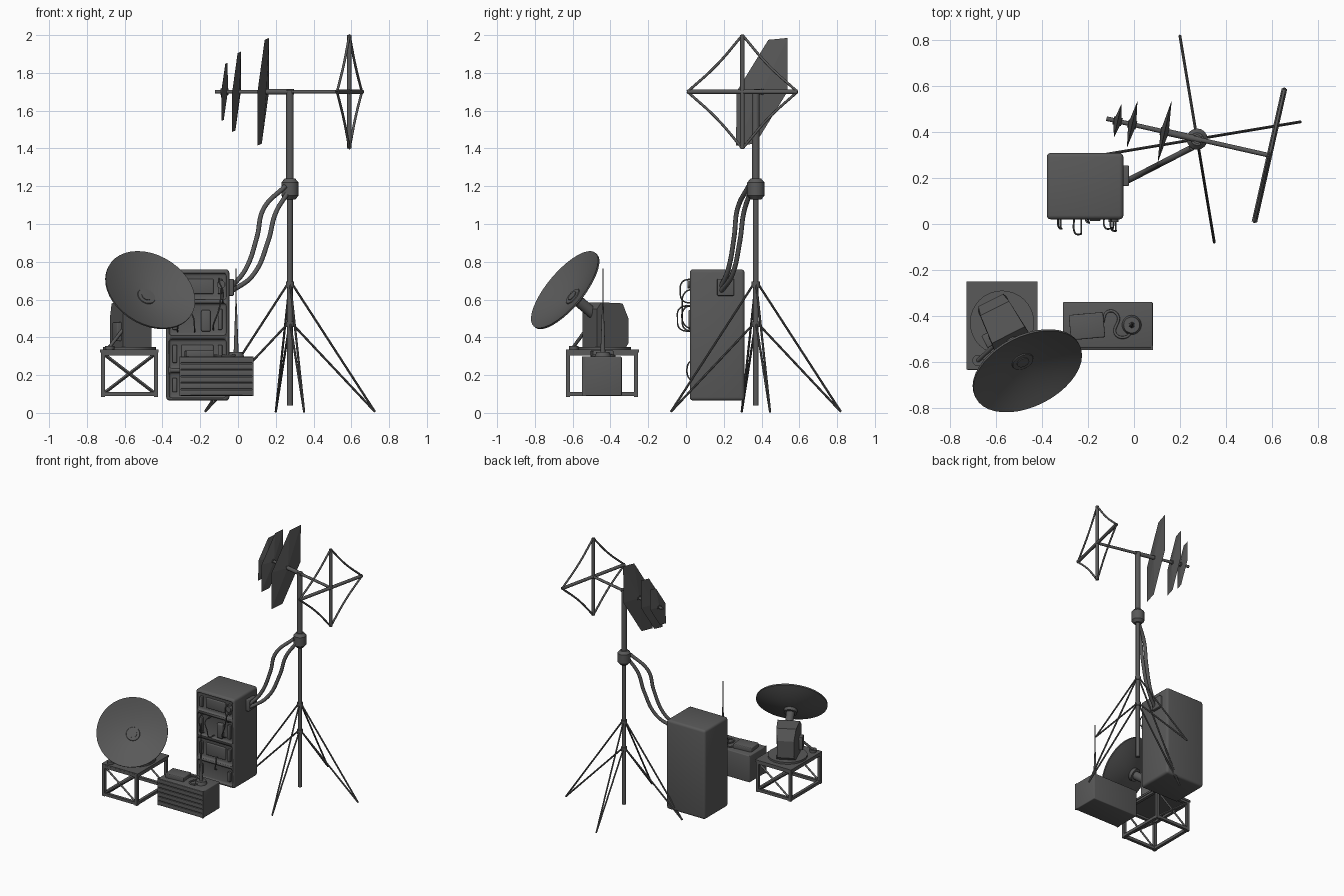
import bpy, bmesh, math
from mathutils import Vector, Matrix

if "Cube" in bpy.data.objects:
    bpy.data.objects.remove(bpy.data.objects["Cube"])

V = Vector
paint = bpy.data.materials.new('dark_grey')
paint.diffuse_color = (0.10, 0.10, 0.10, 1)
paint.use_nodes = True
paint.node_tree.nodes["Principled BSDF"].inputs["Base Color"].default_value = paint.diffuse_color


def finish(name, bm, smooth=True):
    bmesh.ops.recalc_face_normals(bm, faces=bm.faces)
    me = bpy.data.meshes.new(name)
    bm.to_mesh(me)
    bm.free()
    me.materials.append(paint)
    ob = bpy.data.objects.new(name, me)
    bpy.context.collection.objects.link(ob)
    if smooth:
        activate(ob)
        bpy.ops.object.shade_smooth_by_angle(angle=math.radians(35))
    return ob


def activate(ob):
    bpy.ops.object.select_all(action='DESELECT')
    ob.select_set(True)
    bpy.context.view_layer.objects.active = ob


def box(name, lo, hi, bevel=0.0, turn=0.0):
    lo, hi = V(lo), V(hi)
    bm = bmesh.new()
    m = Matrix.Translation((lo + hi) / 2) @ Matrix.Rotation(turn, 4, 'Z') @ Matrix.Diagonal((*(hi - lo), 1))
    bmesh.ops.create_cube(bm, size=1, matrix=m)
    if bevel:
        bmesh.ops.bevel(bm, geom=bm.edges[:], offset=bevel, segments=3, profile=0.5, affect='EDGES')
    return finish(name, bm)


def rod(name, a, b, r1, r2=None, sides=12):
    a, b = V(a), V(b)
    bm = bmesh.new()
    m = Matrix.Translation((a + b) / 2) @ (b - a).to_track_quat('Z', 'Y').to_matrix().to_4x4()
    bmesh.ops.create_cone(bm, cap_ends=True, segments=sides, radius1=r1,
                          radius2=r1 if r2 is None else r2, depth=(b - a).length, matrix=m)
    return finish(name, bm)


def cable(name, pts, r):
    cu = bpy.data.curves.new(name, 'CURVE')
    cu.dimensions = '3D'
    cu.bevel_depth, cu.bevel_resolution, cu.resolution_u = r, 2, 8
    cu.use_fill_caps = True
    cu.materials.append(paint)
    sp = cu.splines.new('BEZIER')
    sp.bezier_points.add(len(pts) - 1)
    for p, co in zip(sp.bezier_points, pts):
        p.co = co
        p.handle_left_type = p.handle_right_type = 'AUTO'
    ob = bpy.data.objects.new(name, cu)
    bpy.context.collection.objects.link(ob)
    activate(ob)
    bpy.ops.object.convert(target='MESH')


def loft(name, side_a, side_b):
    """Closed solid between two matching outlines."""
    bm = bmesh.new()
    a = [bm.verts.new(p) for p in side_a]
    b = [bm.verts.new(p) for p in side_b]
    bm.faces.new(a)
    bm.faces.new(b[::-1])
    for i in range(len(a)):
        j = (i + 1) % len(a)
        bm.faces.new((a[i], b[i], b[j], a[j]))
    return finish(name, bm, False)


# Mast with collar and head
MX, MY = 0.275, 0.37
rod('mast_lower', (MX, MY, 0.04), (MX, MY, 1.18), 0.015, sides=16)
rod('mast_upper', (MX, MY, 1.16), (MX, MY, 1.71), 0.02, sides=16)
rod('mast_collar', (MX, MY, 1.15), (MX, MY, 1.22), 0.046, sides=16)
rod('collar_lip', (MX, MY, 1.22), (MX, MY, 1.24), 0.046, 0.028, 16)
rod('collar_base', (MX, MY, 1.13), (MX, MY, 1.15), 0.028, 0.046, 16)
for z in (0.47, 0.68):
    rod('leg_ring', (MX, MY, z - 0.015), (MX, MY, z + 0.015), 0.022)

# Four splayed legs, each with a lower strut meeting at the foot
for dx, dy in ((0.45, 0.075), (-0.075, 0.45), (-0.45, -0.075), (0.075, -0.45)):
    foot = (MX + dx, MY + dy, 0.006)
    for z in (0.68, 0.47):
        rod('tripod_leg', (MX + dx * 0.03, MY + dy * 0.03, z), foot, 0.006, sides=8)

# Boom, with u along it and t across it
u = V((0.975, -0.22, 0)).normalized()
t = V((0.22, 0.975, 0)).normalized()
up = V((0, 0, 1))
head = V((MX, MY, 1.70))
rod('boom', head - u * 0.405, head + u * 0.325, 0.010)
rod('boom_sleeve', head - u * 0.15, head + u * 0.02, 0.015)

# Rear cross frame with drawn-in guy wires
hub = head + u * 0.323
ends = [hub + t * 0.298, hub + up * 0.30, hub - t * 0.298, hub - up * 0.30]
rod('cross_bar_horizontal', ends[0], ends[2], 0.012)
rod('cross_bar_vertical', ends[1], ends[3], 0.012)
for i in range(4):
    a, b = ends[i], ends[(i + 1) % 4]
    cable('cross_wire', [a, (a + b) / 2 * 0.94 + hub * 0.06, b], 0.007)

# Three skewed hexagonal panels, thicker in the middle, shrinking to the tip
half = [(0.035, 0.275), (0.14, 0.285), (0.138, 0.0)]
outline = half + [(-x, -z) for x, z in half]
for d, s in ((-0.145, 1.0), (-0.29, 0.745), (-0.355, 0.54)):
    c = head + u * d
    bm = bmesh.new()
    loop = [bm.verts.new(c + t * x * s + up * z * s) for x, z in outline]
    for k in (-0.018, 0.018):
        apex = bm.verts.new(c + u * k)
        for i in range(6):
            bm.faces.new((loop[i], loop[(i + 1) % 6], apex))
    finish('antenna_panel', bm, False)
    rod('panel_hub', c - u * 0.019, c + u * 0.019, 0.018)

# Equipment cabinet with four recessed bays
cab = box('cabinet', (-0.38, 0.02, 0.065), (-0.046, 0.31, 0.76), 0.018)
bays = [(0.08, 0.215), (0.235, 0.39), (0.41, 0.58), (0.60, 0.74)]
for z0, z1 in bays:
    cut = box('bay_cutter', (-0.365, 0.0, z0), (-0.062, 0.038, z1), 0.015)
    cut.hide_render = True
    activate(cab)
    mod = cab.modifiers.new('bay', 'BOOLEAN')
    mod.operation, mod.object = 'DIFFERENCE', cut
    bpy.ops.object.modifier_apply(modifier=mod.name)
    bpy.data.objects.remove(cut)
    # bay handles
    for x in (-0.335, -0.095):
        box('bay_handle', (x - 0.012, 0.020, z0 + 0.03), (x + 0.012, 0.045, z1 - 0.03), 0.005)
for z0, z1 in (bays[1], bays[3]):
    box('bay_module', (-0.30, 0.028, z0 + 0.03), (-0.13, 0.045, z1 - 0.03), 0.006)
box('bay_switch', (-0.195, 0.012, 0.43), (-0.145, 0.045, 0.545), 0.010)
rod('bay_dial', (-0.09, 0.045, 0.68), (-0.09, 0.008, 0.68), 0.022, sides=16)

# Patch cables looping out of the bays
for x0, z0, x1, z1, y in ((-0.10, 0.71, -0.08, 0.58, -0.03), (-0.09, 0.66, -0.13, 0.44, -0.02),
                          (-0.26, 0.57, -0.23, 0.43, -0.045), (-0.33, 0.57, -0.32, 0.43, -0.02),
                          (-0.20, 0.28, -0.21, 0.17, 0.005)):
    h = z1 - z0
    cable('patch_cable', [(x0, 0.04, z0), (x0, y + 0.012, z0 + h * 0.12), ((x0 + x1) / 2 + 0.01, y, z0 + h * 0.5),
                          (x1, y + 0.012, z0 + h * 0.88), (x1, 0.04, z1)], 0.004)

# Side junction box and the two feeds up to the collar
box('junction_box', (-0.06, 0.165, 0.62), (-0.022, 0.255, 0.71), 0.006)
for path in (((-0.04, 0.66), (0.04, 0.76), (0.10, 0.93), (0.135, 1.08), (0.25, 1.20)),
             ((-0.04, 0.64), (0.08, 0.73), (0.16, 0.91), (0.20, 1.06), (0.26, 1.16))):
    cable('feed_cable', [(x, 0.203 + 0.515 * x, z) for x, z in path], 0.013)

# Dish stand: frame of square bars with a braced front and back
x0, x1, y0, y1, zb, zt = -0.715, -0.435, -0.625, -0.265, 0.10, 0.315
box('stand_top', (-0.73, -0.635, 0.32), (-0.42, -0.25, 0.335))
w = 0.011
for x in (x0, x1):
    for y in (y0, y1):
        box('stand_leg', (x - w, y - w, 0.085), (x + w, y + w, 0.32))
    for z in (zb, zt):
        box('stand_side_rail', (x - w, y0, z - w), (x + w, y1, z + w))
for y in (y0, y1):
    for z in (zb, zt):
        box('stand_cross_rail', (x0, y - w, z - w), (x1, y + w, z + w))
    rod('stand_brace', (x0, y, zb), (x1, y, zt), 0.009, sides=4)
    rod('stand_brace', (x1, y, zb), (x0, y, zt), 0.009, sides=4)

# Turntable and tapered dish motor housing
base = V((-0.575, -0.43, 0))
rod('turntable', base + up * 0.335, base + up * 0.35, 0.14, sides=32)
fwd = V((0.453, -0.891, 0))
side = V((0.891, 0.453, 0))
prof = [(-0.09, 0.345, 0.07), (-0.11, 0.37, 0.06), (-0.11, 0.50, 0.06), (-0.07, 0.58, 0.07),
        (0.06, 0.585, 0.08), (0.09, 0.55, 0.085), (0.09, 0.345, 0.085)]
loft('dish_housing', [base + fwd * s + up * z + side * h for s, z, h in prof],
     [base + fwd * s + up * z - side * h for s, z, h in prof])
box('housing_control', (-0.655, -0.53, 0.38), (-0.595, -0.47, 0.48), 0.005, 0.47)
rod('lever_base', (-0.68, -0.595, 0.335), (-0.68, -0.595, 0.355), 0.025)
rod('lever', (-0.68, -0.595, 0.35), (-0.61, -0.53, 0.44), 0.009)

# Lathed dish aimed along n
n = V((0.365, -0.718, 0.60)).normalized()
rim = V((-0.463, -0.643, 0.653))
R, depth, seg, rings = 0.254, 0.066, 40, 7
m = Matrix.Translation(rim) @ n.to_track_quat('Z', 'Y').to_matrix().to_4x4()
bm = bmesh.new()
front = [(R * i / rings, depth * ((i / rings) ** 1.7 - 1)) for i in range(rings + 1)]
back = [(r, h - 0.010) for r, h in front[::-1]]
verts = [bm.verts.new(m @ V((r, 0, h))) for r, h in front + back]
edges = [bm.edges.new(p) for p in zip(verts, verts[1:])]
bmesh.ops.spin(bm, geom=verts + edges, cent=rim, axis=n, angle=2 * math.pi, steps=seg)
bmesh.ops.remove_doubles(bm, verts=bm.verts, dist=0.0005)
finish('dish', bm)
centre = rim - n * depth
rod('dish_hub', centre, centre + n * 0.009, 0.052, 0.048, 24)
rod('dish_hub_cap', centre, centre + n * 0.013, 0.028, sides=24)
rod('dish_neck', centre - n * 0.15, centre - n * 0.005, 0.030, sides=16)
rod('dish_neck_flange', centre - n * 0.03, centre - n * 0.006, 0.048, sides=16)

# Radio case with louvred front set between end cheeks
box('radio_case', (-0.31, -0.54, 0.09), (0.082, -0.34, 0.298), 0.006)
for x in (-0.31, 0.074):
    box('case_cheek', (x, -0.55, 0.09), (x + 0.008, -0.53, 0.298))
for i in range(6):
    z = 0.092 + i * 0.0345
    box('louvre', (-0.305, -0.55, z), (0.077, -0.53, z + 0.030), 0.004)

# Case top: loose box, antenna mount, antenna and lead
box('top_box', (-0.28, -0.50, 0.293), (-0.13, -0.39, 0.33), 0.006, 0.09)
rod('antenna_mount', (-0.01, -0.44, 0.29), (-0.01, -0.44, 0.322), 0.045, 0.035, 20)
rod('antenna_base', (-0.01, -0.44, 0.32), (-0.01, -0.44, 0.58), 0.013, 0.004)
rod('antenna_whip', (-0.01, -0.44, 0.57), (-0.01, -0.44, 0.765), 0.003, sides=8)
cable('antenna_lead', [(-0.14, -0.44, 0.31), (-0.11, -0.38, 0.302), (-0.07, -0.40, 0.302),
                       (-0.08, -0.48, 0.302), (-0.03, -0.49, 0.302), (-0.01, -0.45, 0.31)], 0.006)
